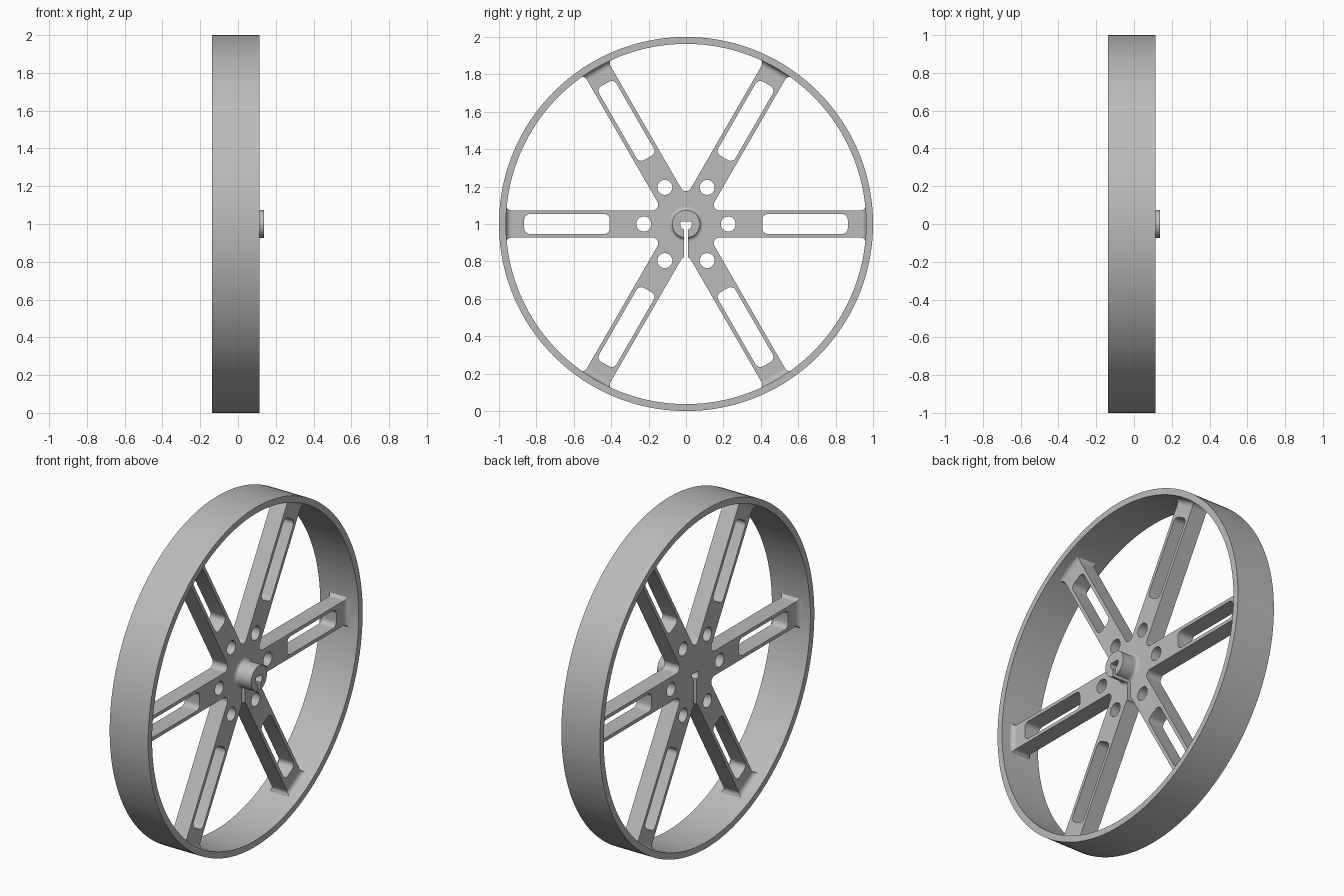
import bpy, bmesh, math
from mathutils import Matrix, Vector

if "Cube" in bpy.data.objects:
    bpy.data.objects.remove(bpy.data.objects["Cube"])

# Main sizes
RIM_R, RIM_INNER = 1.0, 0.963
RIM_BACK, RIM_FRONT = -0.1375, 0.1135
PLATE_BACK, PLATE_FRONT = -0.061, 0.036
HUB_R, HUB_FRONT = 0.074, 0.1375
SPOKE_W = 0.073          # half width of a spoke
BORE_R, BORE_FLAT, SLIT = 0.031, 0.013, 0.012
FLARE = 0.03
SPOKES = [math.radians(60 * k) for k in range(6)]

# Wheel axis (local z) points along world x, wheel centre at z = 1
WHEEL = Matrix(((0, 0, 1, 0), (1, 0, 0, 0), (0, 1, 0, 1), (0, 0, 0, 1)))

grey = bpy.data.materials.new("plain grey")
grey.use_nodes = True
colour = (0.5, 0.5, 0.5, 1)
grey.diffuse_color = colour
grey.node_tree.nodes["Principled BSDF"].inputs["Base Color"].default_value = colour


def arc(cx, cy, r, a0, a1, n):
    return [(cx + r * math.cos(a0 + (a1 - a0) * i / n),
             cy + r * math.sin(a0 + (a1 - a0) * i / n)) for i in range(n + 1)]


def circle(cx, cy, r, n):
    return arc(cx, cy, r, 0, math.tau, n)[:-1]


def turn(points, a):
    c, s = math.cos(a), math.sin(a)
    return [(x * c - y * s, x * s + y * c) for x, y in points]


def finish(obj):
    obj.data.materials.clear()
    obj.data.materials.append(grey)
    bpy.ops.object.select_all(action='DESELECT')
    obj.select_set(True)
    bpy.context.view_layer.objects.active = obj
    bpy.ops.object.shade_smooth_by_angle(angle=math.radians(30))


def plate(name, loops, back, front):
    """Flat shape with holes, extruded along the wheel axis."""
    curve = bpy.data.curves.new(name, 'CURVE')
    curve.dimensions = '2D'
    curve.fill_mode = 'BOTH'
    curve.extrude = (front - back) / 2
    for loop in loops:
        spline = curve.splines.new('POLY')
        spline.points.add(len(loop) - 1)
        for p, (x, y) in zip(spline.points, loop):
            p.co = (x, y, 0, 1)
        spline.use_cyclic_u = True
    temp = bpy.data.objects.new(name + "_curve", curve)
    bpy.context.collection.objects.link(temp)
    graph = bpy.context.evaluated_depsgraph_get()
    mesh = bpy.data.meshes.new_from_object(temp.evaluated_get(graph))
    bpy.data.objects.remove(temp)
    bm = bmesh.new()
    bm.from_mesh(mesh)
    bmesh.ops.remove_doubles(bm, verts=bm.verts, dist=1e-5)
    bmesh.ops.recalc_face_normals(bm, faces=bm.faces)
    bm.to_mesh(mesh)
    bm.free()
    mesh.transform(WHEEL @ Matrix.Translation((0, 0, (front + back) / 2)))
    obj = bpy.data.objects.new(name, mesh)
    bpy.context.collection.objects.link(obj)
    finish(obj)


def skirt(name, rings, closed):
    """Open surface lofted through rows of points."""
    bm = bmesh.new()
    rows = [[bm.verts.new(WHEEL @ Vector(p)) for p in ring] for ring in rings]
    n = len(rows[0])
    for a, b in zip(rows, rows[1:]):
        for i in range(n if closed else n - 1):
            j = (i + 1) % n
            bm.faces.new((a[i], a[j], b[j], b[i]))
    mesh = bpy.data.meshes.new(name)
    bm.to_mesh(mesh)
    bm.free()
    obj = bpy.data.objects.new(name, mesh)
    bpy.context.collection.objects.link(obj)
    finish(obj)


# Rim
plate("rim", [circle(0, 0, RIM_R, 160), circle(0, 0, RIM_INNER, 160)], RIM_BACK, RIM_FRONT)

# D-shaped bore opening downward into a narrow slit
half = math.asin(SLIT / BORE_R)
flat = math.asin(BORE_FLAT / BORE_R)
bore = (arc(0, 0, BORE_R, 1.5 * math.pi - half, math.pi - flat, 12)
        + arc(0, 0, BORE_R, flat, half - math.pi / 2, 12))

# Spoke plate outline: straight spokes joined by rounded valleys, one cut by the slit
FIL = 0.03
outline = []
for k, a in enumerate(SPOKES):
    outline += turn([(0.975, -SPOKE_W), (0.975, SPOKE_W)], a)
    mid = a + math.pi / 6
    d = (SPOKE_W + FIL) / math.sin(math.pi / 6)
    valley = arc(d * math.cos(mid), d * math.sin(mid), FIL,
                 mid + math.pi + math.pi / 3, mid + math.pi - math.pi / 3, 12)
    if k == 4:
        mouth = -d + math.sqrt(FIL ** 2 - SLIT ** 2)
        left = [p for p in valley if p[0] < -SLIT - 1e-4]
        right = [p for p in valley if p[0] > SLIT + 1e-4]
        valley = left + [(-SLIT, mouth)] + bore + [(SLIT, mouth)] + right
    outline += valley

# Round holes and long rounded slots
holes, slots = [], []
IN, OUT, H, R = 0.408, 0.865, 0.053, 0.03
slot = []
for i, (x, y) in enumerate([(OUT - R, H - R), (IN + R, H - R), (IN + R, R - H), (OUT - R, R - H)]):
    slot += arc(x, y, R, i * math.pi / 2, (i + 1) * math.pi / 2, 6)
for a in SPOKES:
    holes.append(turn(circle(0.226, 0, 0.04, 32), a))
    slots.append(turn(slot, a))
plate("spoke_plate", [outline] + holes + slots, PLATE_BACK, PLATE_FRONT)

# Hub boss with the same bore and slit
gap = math.asin(SLIT / HUB_R)
boss = arc(0, 0, HUB_R, gap - math.pi / 2, 1.5 * math.pi - gap, 64)
plate("hub", [boss + bore], PLATE_FRONT, HUB_FRONT)

# Rounded foot of the hub
FOOT = 0.02
rings = []
for i in range(7):
    t = i / 6 * math.pi / 2
    r = HUB_R + FOOT * (1 - math.cos(t))
    g = math.asin(SLIT / r)
    z = PLATE_FRONT + FOOT * (1 - math.sin(t))
    rings.append([(x, y, z) for x, y in arc(0, 0, r, g - math.pi / 2, 1.5 * math.pi - g, 64)])
skirt("hub_foot", rings, False)

# Flared spoke ends where they meet the rim
for k, a in enumerate(SPOKES):
    rings = []
    for i in range(7):
        t = i / 6 * math.pi / 2
        grow = FLARE * (1 - math.cos(t))
        r = RIM_INNER - FLARE + FLARE * math.sin(t)
        w = SPOKE_W + grow
        lo, hi = PLATE_BACK - grow, PLATE_FRONT + grow
        sides = [(-w, lo), (w, lo), (w, hi), (-w, hi)]
        rings.append([turn([(r, y)], a)[0] + (z,) for y, z in sides])
    skirt(f"spoke_flare_{k + 1}", rings, True)
